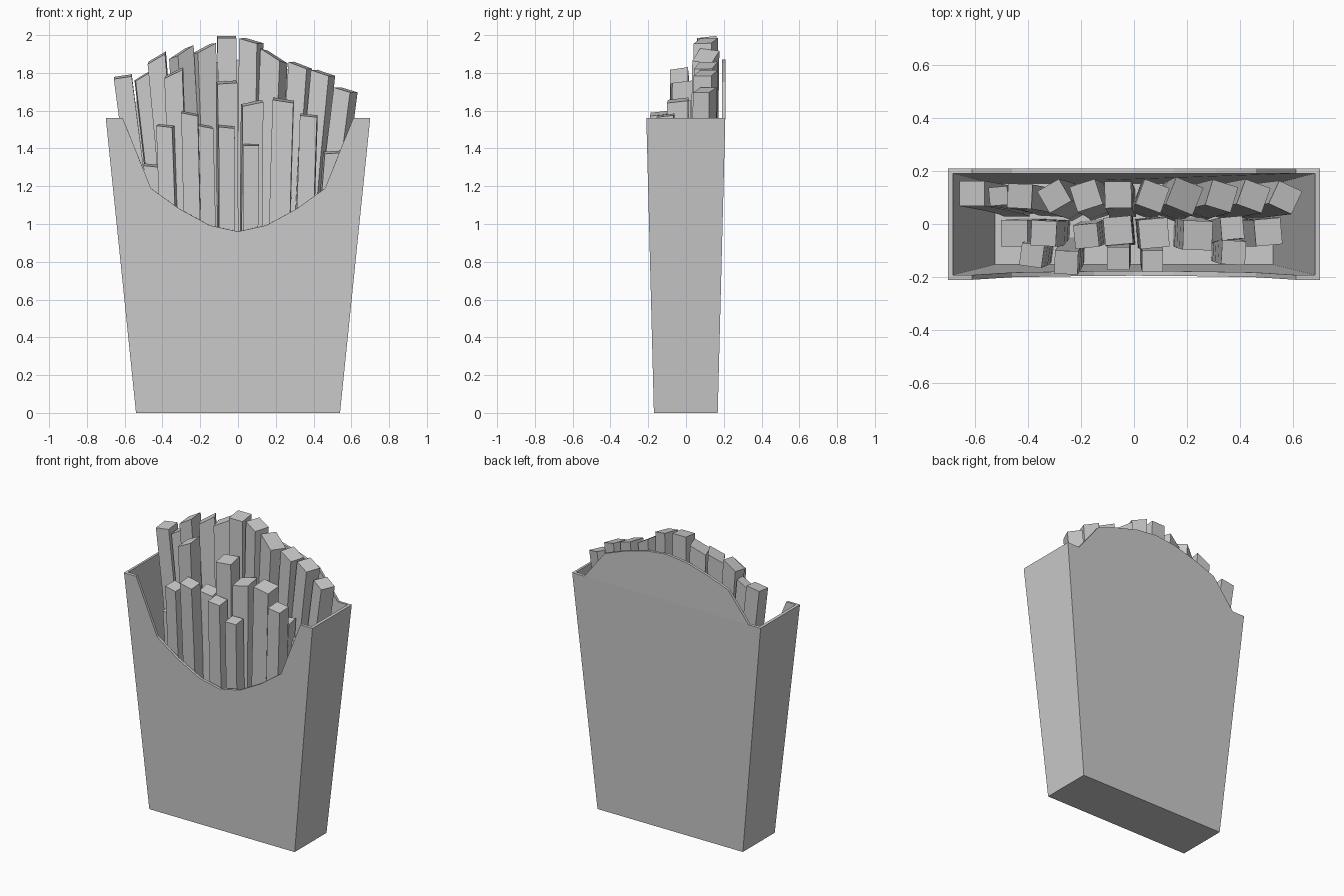
import bpy, bmesh, math
from mathutils import Vector, Matrix

if "Cube" in bpy.data.objects:
    bpy.data.objects.remove(bpy.data.objects["Cube"])


def to_object(bm, name):
    mesh = bpy.data.meshes.new(name)
    bm.to_mesh(mesh)
    bm.free()
    ob = bpy.data.objects.new(name, mesh)
    bpy.context.collection.objects.link(ob)
    return ob


# Carton: open tapered shell, scooped front, arched back
RIM = 1.56
half_arc = [(0.61, 0), (0.535, 0.31), (0.46, 0.62), (0.31, 0.80), (0.15, 0.945)]
arc = [(-x, t) for x, t in half_arc] + [(0, 1.0)] + half_arc[::-1]

bm = bmesh.new()
V = lambda x, y, z: bm.verts.new((x, y, z))


def front_y(z):
    return -0.17 - 0.04 * z / RIM


fb = [V(-0.54, front_y(0), 0), V(0.54, front_y(0), 0)]
bb = [V(-0.54, 0.168, 0), V(0.54, 0.168, 0)]
ft = [V(-0.70, front_y(RIM), RIM), V(0.70, front_y(RIM), RIM)]
bt = [V(-0.70, 0.208, RIM), V(0.70, 0.208, RIM)]
scoop = [V(x, front_y(RIM - 0.60 * t), RIM - 0.60 * t) for x, t in arc]
arch = [V(x, 0.208, RIM + 0.31 * t) for x, t in arc]

bm.faces.new([fb[0], fb[1], ft[1]] + scoop[::-1] + [ft[0]])
bm.faces.new([bb[1], bb[0], bt[0], arch[0], arch[-1], bt[1]])
bm.faces.new(arch)
for s in (0, 1):
    bm.faces.new([fb[s], bb[s], bt[s], ft[s]])
bottom = bm.faces.new([fb[0], bb[0], bb[1], fb[1]])
bmesh.ops.recalc_face_normals(bm, faces=bm.faces)
if bottom.normal.z > 0:
    bmesh.ops.reverse_faces(bm, faces=bm.faces)
carton = to_object(bm, "carton")
mod = carton.modifiers.new("wall", "SOLIDIFY")
mod.thickness = 0.018
mod.offset = -1
mod.use_even_offset = True


# Fries: square sticks bent gently outwards, with a slanted cut on top
def fry(name, x, y, z, width, turn, slant, lean, base_y):
    bm = bmesh.new()
    rot = Matrix.Rotation(math.radians(turn), 3, 'Z')
    h = width / 2
    rings = []
    n = 4
    for i in range(n + 1):
        t = i / n
        cx = x * (lean + (1 - lean) * t ** 1.4)
        cy = base_y + (y - base_y) * t
        ring = []
        for sx, sy in ((-1, -1), (1, -1), (1, 1), (-1, 1)):
            p = rot @ Vector((sx * h, sy * h, 0))
            cz = 0.04 + (z - 0.04) * t
            if i == n:
                cz += slant * p.x + 0.12 * p.y
            ring.append(bm.verts.new((cx + p.x, cy + p.y, cz)))
        rings.append(ring)
    for a, b in zip(rings, rings[1:]):
        for k in range(4):
            j = (k + 1) % 4
            bm.faces.new([a[k], a[j], b[j], b[k]])
    bm.faces.new(rings[0][::-1])
    bm.faces.new(rings[-1])
    to_object(bm, name)


# x, y, top height, width, turn, slant
back_row = [
    (-0.61, 0.115, 1.78, 0.095, 0, 0.15), (-0.51, 0.105, 1.78, 0.07, 5, 0.6),
    (-0.43, 0.105, 1.88, 0.092, -3, 0.6), (-0.30, 0.105, 1.91, 0.095, 30, 0.6),
    (-0.18, 0.107, 1.93, 0.10, 18, 0.5), (-0.06, 0.110, 1.99, 0.10, 1, 0.0),
    (0.07, 0.105, 1.97, 0.10, -20, -0.25), (0.19, 0.105, 1.89, 0.11, -22, -0.6),
    (0.33, 0.105, 1.84, 0.10, -17, -0.35), (0.45, 0.105, 1.80, 0.10, -20, -0.3),
    (0.57, 0.100, 1.71, 0.095, -25, -0.25)]
middle_row = [
    (-0.45, -0.035, 1.31, 0.10, 0, -0.1), (-0.34, -0.035, 1.80, 0.095, -3, 0.5),
    (-0.18, -0.045, 1.52, 0.09, 6, -0.2), (-0.06, -0.025, 1.75, 0.105, 5, 0.05),
    (0.075, -0.035, 1.64, 0.11, 5, 0.2), (0.24, -0.043, 1.655, 0.11, -2, -0.15),
    (0.37, -0.015, 1.45, 0.085, 5, 0.1), (0.505, -0.03, 1.38, 0.10, 5, 0.05)]
front_row = [
    (-0.385, -0.118, 1.52, 0.085, -8, -0.1), (-0.255, -0.145, 1.585, 0.088, -2, -0.2),
    (-0.06, -0.130, 1.515, 0.085, 0, -0.1), (0.07, -0.140, 1.42, 0.08, 0, 0.0),
    (0.375, -0.108, 1.575, 0.09, -3, -0.1)]

for row, fries, lean, base_y in (("back", back_row, 0.72, 0.075),
                                 ("middle", middle_row, 0.85, -0.03),
                                 ("front", front_row, 0.90, -0.095)):
    for i, f in enumerate(fries):
        fry(f"{row}_fry_{i + 1}", *f, lean, base_y)
